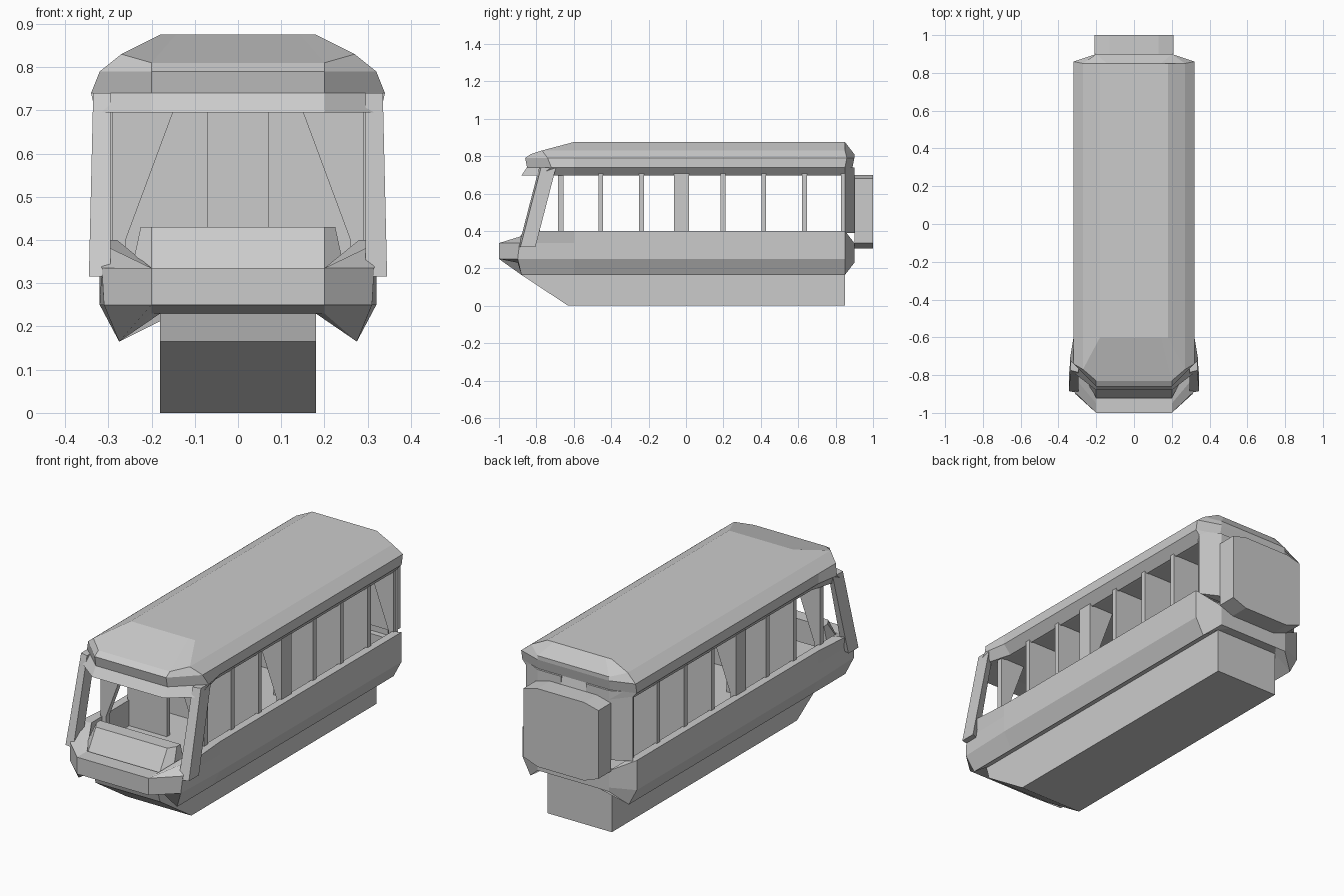
import bpy, bmesh

cube = bpy.data.objects.get("Cube")
if cube:
    bpy.data.objects.remove(cube, do_unlink=True)

GREY = (0.6, 0.6, 0.6, 1)
grey = bpy.data.materials.new("plain_grey")
grey.use_nodes = True
grey.diffuse_color = GREY
grey.node_tree.nodes["Principled BSDF"].inputs["Base Color"].default_value = GREY

# Main dimensions shared by the parts
NOSE_WIDTH = 0.2      # half width of the flat front and rear faces
KEEL_WIDTH = 0.18
BODY_WIDTH = 0.32
WALL_WIDTH = 0.28     # inner side of the walls
AISLE = 0.07
WAIST = -0.6          # where the front flare begins
REAR = 0.85
TAIL = 0.9
SKIRT = 0.165
UNDERSIDE = 0.23
FLOOR = 0.27
NOSE_TOP = 0.335
SILL = 0.4
CEILING = 0.7
EAVES = 0.74


def loft(name, rings):
    """Skin closed rings of points and cap both ends."""
    bm = bmesh.new()
    loops = [[bm.verts.new(point) for point in ring] for ring in rings]
    count = len(loops[0])
    for low, high in zip(loops, loops[1:]):
        for i in range(count):
            j = (i + 1) % count
            bm.faces.new((low[i], low[j], high[j], high[i]))
    bm.faces.new(loops[0][::-1])
    bm.faces.new(loops[-1])
    bmesh.ops.remove_doubles(bm, verts=bm.verts, dist=0.001)
    bmesh.ops.recalc_face_normals(bm, faces=bm.faces)
    mesh = bpy.data.meshes.new(name)
    bm.to_mesh(mesh)
    bm.free()
    mesh.materials.append(grey)
    obj = bpy.data.objects.new(name, mesh)
    bpy.context.collection.objects.link(obj)


def mirrored(half):
    """Complete a left-hand outline with its right side."""
    return half + [(-x, y, z) for x, y, z in reversed(half)]


def outline(z, width, front, cut, flare=0, lift=0, rear=REAR, tail=TAIL):
    """Plan ring with cut front and rear corners; lift moves its sides up."""
    nose = min(NOSE_WIDTH, width * 0.8)
    return mirrored([
        (nose, front, z),
        (width + flare, front + cut, z + lift),
        (width, WAIST, z + lift),
        (width, rear, z + lift),
        (nose, tail, z),
    ])


def upright(name, profile, middle, thick):
    """Cross-wise panel from an x-z profile, centred on y = middle."""
    loft(name, [[(x, y, z) for x, z in profile] for y in (middle - thick, middle + thick)])


# Lower hull: drooping skirt, bumper, flared sill and hollow cabin
step = SILL - NOSE_TOP
inner = dict(rear=REAR - 0.02, tail=TAIL - 0.03)
loft("lower_hull", [
    outline(UNDERSIDE, KEEL_WIDTH, front=-TAIL, cut=0.02),
    outline(UNDERSIDE, width=0.275, front=-TAIL, cut=0.02, lift=SKIRT - UNDERSIDE),
    outline(z=0.25, width=BODY_WIDTH, front=-1, cut=0.1, flare=-0.01),
    outline(NOSE_TOP, BODY_WIDTH, front=-1, cut=0.11, flare=-0.005),
    outline(NOSE_TOP, BODY_WIDTH, front=-0.95, cut=0.16, flare=0.015, lift=step),
    outline(NOSE_TOP, WALL_WIDTH, front=-0.92, cut=0.15, lift=step, **inner),
    outline(FLOOR, WALL_WIDTH, front=-0.92, cut=0.15, **inner),
])

# Roof: flat ceiling, overhanging visor, bevelled shoulders, sloping front
loft("roof", [
    outline(CEILING, width=0.26, front=-0.78, cut=0.04, **inner),
    outline(CEILING - 0.005, WALL_WIDTH, front=-0.88, cut=0.1, flare=0.05),
    outline(EAVES, BODY_WIDTH, front=-REAR, cut=0.13, flare=0.02, tail=TAIL - 0.01),
    outline(EAVES + 0.05, BODY_WIDTH, front=-0.86, cut=0.12, rear=REAR + 0.01),
    outline(z=0.81, width=0.27, front=-0.83, cut=0.06, lift=0.02),
    outline(z=0.875, width=KEEL_WIDTH, front=WAIST, cut=0, tail=REAR),
])

# Keel with a raked bow
bow = [(-TAIL, UNDERSIDE), (-0.88, SKIRT), (-0.63, 0), (REAR, 0), (REAR, UNDERSIDE)]
loft("keel", [[(x, y, z) for y, z in bow] for x in (-KEEL_WIDTH, KEEL_WIDTH)])

# Rear wall with angled corners
wall = [(0.3, REAR), (NOSE_WIDTH, TAIL), (AISLE, TAIL), (AISLE, REAR)]
loft("rear_wall", [mirrored([(x, y, z) for x, y in wall]) for z in (SILL - 0.01, EAVES)])

# Box on the rear wall, its upper and lower edges drooping to the sides
lower_edge = [(0.13, 0.305), (0.21, NOSE_TOP)]
upper_edge = [(0.21, 0.68), (0.13, CEILING)]
loft("rear_box", [mirrored([(x, y, z) for x, z in lower_edge + upper_edge]) for y in (TAIL, 1)])

# Sloped dashboard behind the nose
loft("dashboard", [
    mirrored([(NOSE_WIDTH, front, z), (side, front + 0.04, z), (side, -0.78, z)])
    for z, front, side in ((NOSE_TOP - 0.02, -0.92, 0.25), (0.43, -REAR, 0.225))
])

# Raked front pillars, slanted frames and panels on each side of the aisle
top = CEILING + 0.01
for side, s in (("left", 1), ("right", -1)):
    loft(f"{side}_front_pillar", [
        [(s * 0.295, y, z), (s * outer, y + 0.01, z),
         (s * outer, y + 0.09, z), (s * 0.295, y + 0.07, z)]
        for z, y, outer in ((NOSE_TOP - 0.02, -0.895, 0.345), (EAVES, -0.785, 0.335))
    ])
    # Frames at the front, middle and rear have a slanted inner edge
    slanted = [(s * x, z) for x, z in ((0.29, FLOOR), (0.29, top), (0.145, top),
                                       (0.26, SILL), (0.26, FLOOR))]
    for place, y, thick in (("front", -0.67, 0.015), ("middle", -0.025, 0.04),
                            ("rear", REAR - 0.01, 0.01)):
        upright(f"{side}_{place}_frame", slanted, y, thick)
    # Full panels evenly spaced between the frames
    panel = [(s * x, z) for x, z in ((AISLE, FLOOR), (0.29, FLOOR), (0.29, top), (AISLE, top))]
    for i in (-2, -1, 1, 2, 3):
        upright(f"{side}_panel_{i + 3}", panel, 0.218 * i - 0.02, 0.013)
